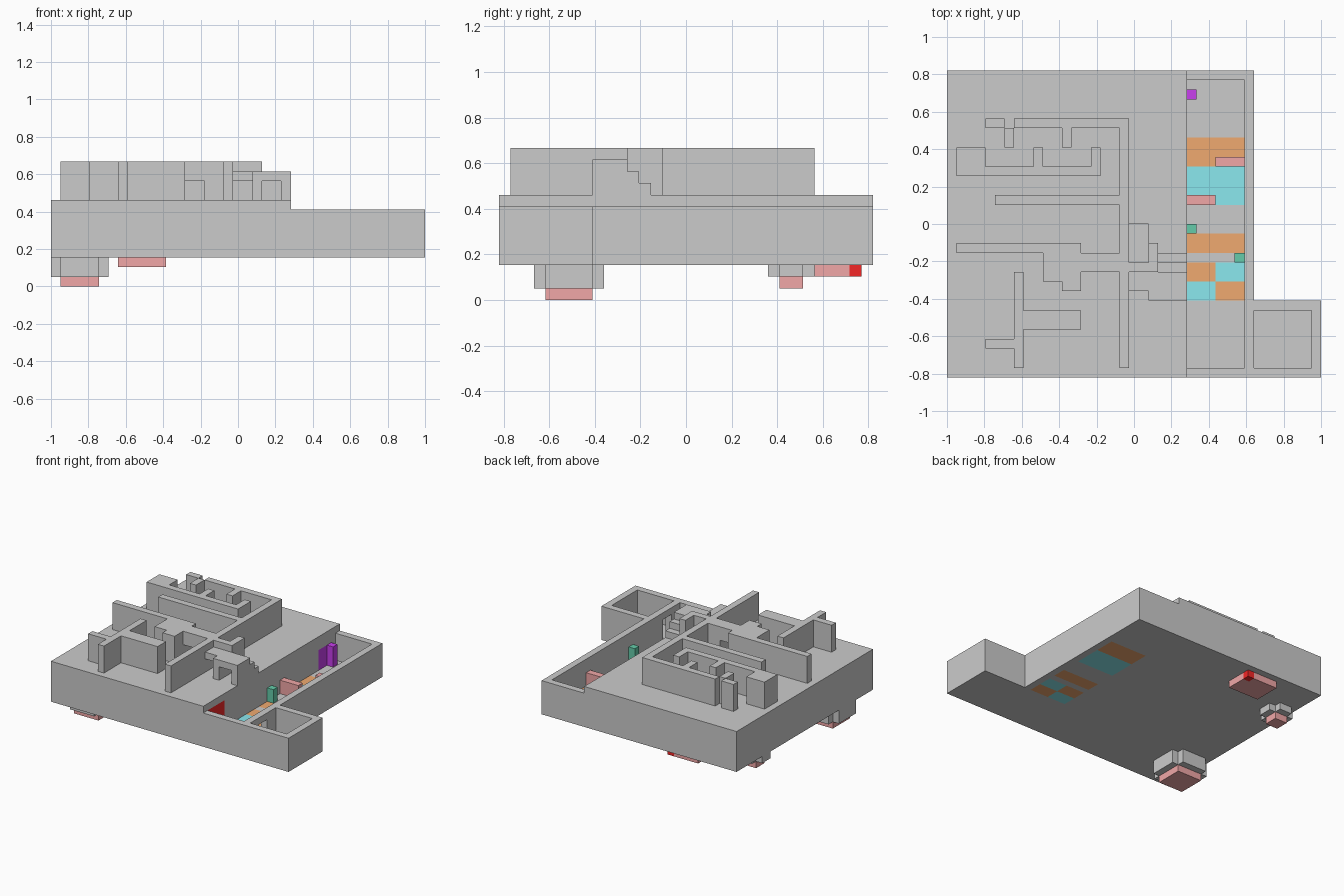
import bpy, bmesh, math
from mathutils import Vector

if "Cube" in bpy.data.objects:
    bpy.data.objects.remove(bpy.data.objects["Cube"])

V = 2 / 39                        # one block of the grid
ORIGIN = Vector((-1.0, -16 * V, 0.0))
MATS = {}
COLOURS = {
    "orange": (0.87, 0.40, 0.16, 1), "cyan": (0.26, 0.81, 0.86, 1),
    "pink": (0.88, 0.39, 0.39, 1), "red": (0.9, 0.02, 0.02, 1),
    "green": (0.13, 0.60, 0.40, 1), "purple": (0.58, 0.05, 0.85, 1),
}
SIDES = [(a, s) for a in range(3) for s in (0, 1)]


def cells(boxes):
    """Grid cells in boxes given as (i0, i1, j0, j1, k0, k1)."""
    return {(i, j, k) for a, b, c, d, e, f in boxes
            for i in range(a, b) for j in range(c, d) for k in range(e, f)}


def part(name, boxes, holes=(), colour=None):
    """Outer skin of a union of grid boxes, minus holes."""
    solid = cells(boxes) - cells(holes)
    bm = bmesh.new()
    verts = {}

    def vert(p):
        if p not in verts:
            verts[p] = bm.verts.new(ORIGIN + Vector(p) * V)
        return verts[p]

    for c in solid:
        for axis, s in SIDES:
            n = list(c)
            n[axis] += 2 * s - 1
            if tuple(n) in solid:
                continue
            u, w = (axis + 1) % 3, (axis + 2) % 3
            loop = []
            for du, dw in ((0, 0), (1, 0), (1, 1), (0, 1)):
                p = list(c)
                p[axis] += s
                p[u] += du
                p[w] += dw
                loop.append(vert(tuple(p)))
            bm.faces.new(loop if s else loop[::-1])
    bmesh.ops.dissolve_limit(bm, angle_limit=math.radians(1),
                             verts=bm.verts[:], edges=bm.edges[:])
    mesh = bpy.data.meshes.new(name)
    bm.to_mesh(mesh)
    bm.free()
    ob = bpy.data.objects.new(name, mesh)
    bpy.context.collection.objects.link(ob)
    if colour:
        if colour not in MATS:
            MATS[colour] = bpy.data.materials.new(colour)
            MATS[colour].diffuse_color = COLOURS[colour]
        mesh.materials.append(MATS[colour])
    return ob


# Coloured floor tiles and wall panels set into the base
orange = [(25, 31, 22, 25, 3, 4), (25, 31, 13, 15, 3, 4),
          (25, 28, 10, 12, 3, 4), (28, 31, 8, 10, 3, 4)]
cyan = [(25, 31, 18, 22, 3, 4), (28, 31, 10, 12, 3, 4), (25, 28, 8, 10, 3, 4)]
red_door = [(24, 25, 1, 5, 4, 8)]
purple_door = [(24, 25, 27, 30, 4, 7)]
part("orange_floor_tiles", orange, colour="orange")
part("cyan_floor_tiles", cyan, colour="cyan")
part("red_door", red_door, colour="red")
part("purple_door", purple_door + [(25, 26, 29, 30, 4, 7)], colour="purple")

# Base: raised block, sunken corridor and side room
part("base",
     [(0, 25, 0, 32, 3, 9), (25, 32, 0, 32, 3, 8), (32, 39, 0, 8, 3, 8)],
     [(25, 31, 1, 31, 4, 8),      # corridor
      (32, 38, 1, 7, 4, 8),       # side room
      (31, 32, 3, 5, 4, 7),       # doorway between them
      (19, 21, 12, 16, 5, 9)]     # stairwell
     + orange + cyan + red_door + purple_door)

# Objects standing in the corridor
part("low_barriers", [(25, 28, 18, 19, 4, 6), (28, 31, 22, 23, 4, 6)], colour="pink")
part("green_posts", [(25, 26, 15, 16, 4, 6), (30, 31, 12, 13, 4, 6)], colour="green")


def walls(name, plan, holes=()):
    part(name, [(*p, 9, 13) for p in plan], holes)


# Walls on the upper deck, given by plan rectangles
walls("main_walls",
      [(18, 19, 1, 27), (7, 19, 26, 27), (12, 13, 24, 26), (5, 18, 18, 19),
       (1, 14, 13, 14), (10, 14, 10, 13), (12, 14, 9, 10), (14, 18, 11, 13),
       (19, 22, 11, 12), (21, 22, 11, 14)],
      [(14, 16, 11, 13, 9, 11)])
walls("rear_pillars", [(4, 6, 26, 27), (6, 7, 24, 26)])
walls("rear_bay_wall", [(1, 16, 21, 22), (1, 4, 22, 24), (9, 10, 22, 24), (15, 16, 22, 24)])
walls("front_wall", [(7, 8, 1, 11), (8, 14, 5, 7), (4, 7, 3, 4)])

# Raised walkway with an arch, and the steps behind it
part("walkway", [(19, 21, 9, 11, 11, 12), (21, 25, 8, 11, 9, 12)],
     [(22, 24, 8, 11, 9, 11)])
part("steps", [(22, 25, 11, 12, 9, 11), (22, 25, 12, 13, 9, 10)])


# Underside: thrusters with a plus-shaped collar and a coloured tip
def thruster(name, i, j, n, k0, k1):
    part(name + "_collar", [(i + 1, i + n - 1, j, j + n, k0, k1),
                            (i, i + n, j + 1, j + n - 1, k0, k1)])
    part(name + "_tip", [(i + 1, i + n - 1, j + 1, j + n - 1, k0 - 1, k0)], colour="pink")


thruster("large_thruster", 0, 3, 6, 1, 3)
thruster("small_thruster", 0, 23, 4, 2, 3)
corner = [(11, 12, 30, 31, 2, 3)]
part("lower_plate", [(7, 12, 27, 31, 2, 3)], corner, colour="pink")
part("lower_plate_light", corner, colour="red")

for m in bpy.data.materials:
    if m.users and not m.is_grease_pencil:
        m.use_nodes = True
        m.node_tree.nodes["Principled BSDF"].inputs["Base Color"].default_value = m.diffuse_color
